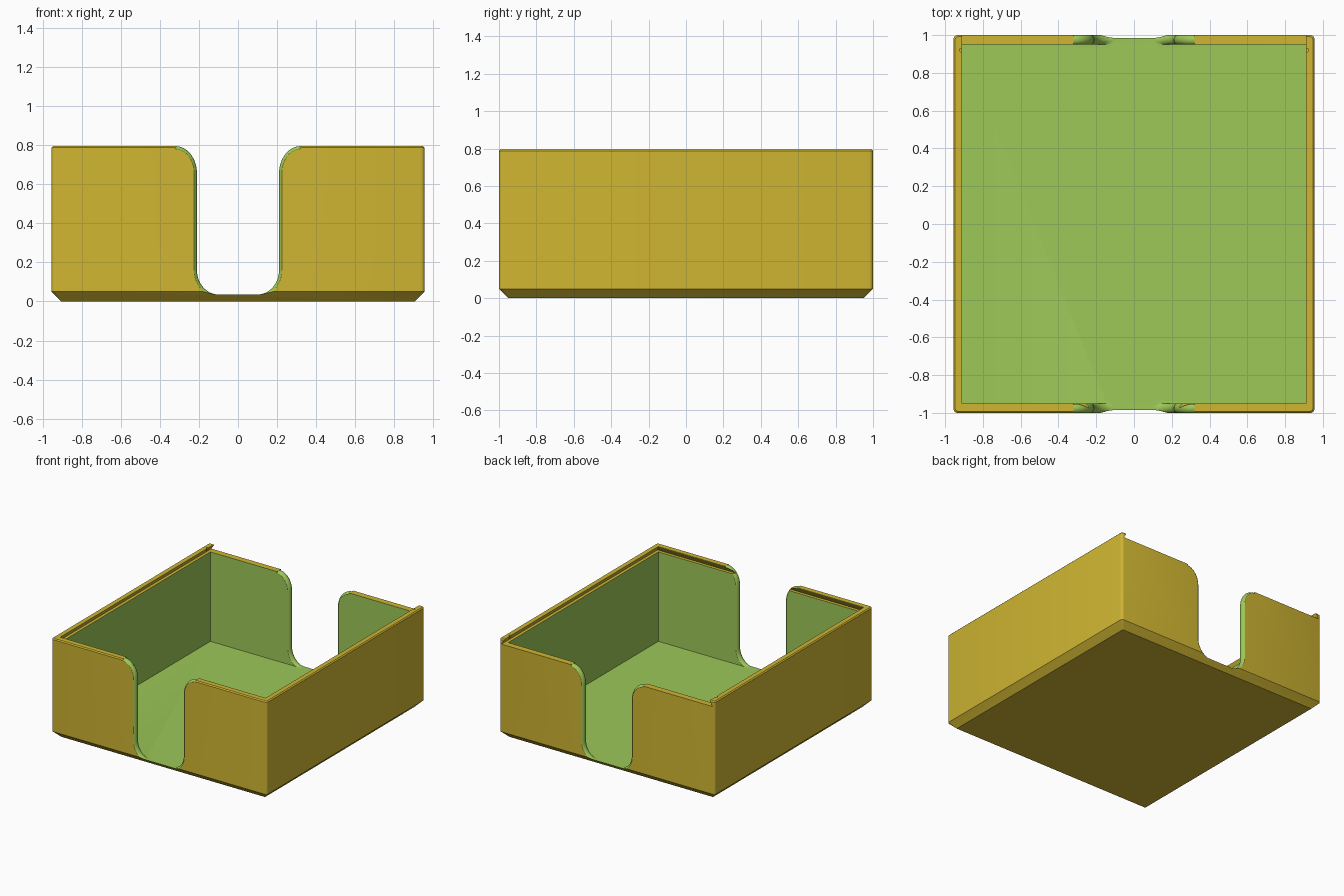
import bpy, bmesh
from math import sin, cos, pi, sqrt

default = bpy.data.objects.get("Cube")
if default:
    bpy.data.objects.remove(default)


def linear(c):
    c /= 255
    return c / 12.92 if c <= 0.04045 else ((c + 0.055) / 1.055) ** 2.4


def make_material(name, rgb):
    mat = bpy.data.materials.new(name)
    mat.use_nodes = True
    colour = [linear(c) for c in rgb] + [1]
    mat.diffuse_color = colour
    mat.node_tree.nodes["Principled BSDF"].inputs["Base Color"].default_value = colour
    return mat


MATERIALS = [make_material("golden_yellow", (208, 182, 50)),
             make_material("leaf_green", (157, 200, 88))]
GOLD, GREEN = 0, 1

HX, HY, TOP = 0.955, 1.0, 0.795      # outer half sizes and height
IX, IY, FLOOR = 0.91, 0.95, 0.036    # inner half sizes and floor height
LEDGE = 0.752                        # bottom of the lid groove


def loft(name, sections, material):
    """Closed solid skinned through loops with equal point counts."""
    bm = bmesh.new()
    loops = [[bm.verts.new(p) for p in s] for s in sections]
    n = len(loops[0])
    for a, b in zip(loops, loops[1:]):
        for i in range(n):
            j = (i + 1) % n
            bm.faces.new((a[i], a[j], b[j], b[i]))
    bm.faces.new(loops[0])
    bm.faces.new(loops[-1])
    bmesh.ops.recalc_face_normals(bm, faces=bm.faces)
    for f in bm.faces:
        f.material_index = material
    mesh = bpy.data.meshes.new(name)
    bm.to_mesh(mesh)
    bm.free()
    for mat in MATERIALS:
        mesh.materials.append(mat)
    ob = bpy.data.objects.new(name, mesh)
    bpy.context.collection.objects.link(ob)
    return ob


def rounded_rect(hx, hy, z, r=0.02, steps=4):
    pts = []
    for k, (sx, sy) in enumerate([(1, 1), (-1, 1), (-1, -1), (1, -1)]):
        for i in range(steps + 1):
            a = (k + i / steps) * pi / 2
            pts.append((sx * (hx - r) + r * cos(a), sy * (hy - r) + r * sin(a), z))
    return pts


def rect(hx, y0, y1, z):
    return [(-hx, y0, z), (hx, y0, z), (hx, y1, z), (-hx, y1, z)]


def notch_outline(y, top, offset, steps=12):
    """U-shaped opening with flared shoulders, grown outward by offset."""
    half = []
    for i in range(steps + 1):
        a = i / steps * pi / 2
        half.append((0.1 + (0.11 + offset) * sin(a),
                     max(FLOOR, 0.16 - (0.124 + offset) * cos(a))))
    for i in range(steps + 1):
        a = i / steps * pi / 2
        half.append((0.32 - (0.11 - offset) * cos(a),
                     top - 0.14 + (0.14 - offset) * sin(a)))
    half.append((0.32, TOP + 0.1))
    return [(x, y, z) for x, z in half] + [(-x, y, z) for x, z in reversed(half)]


def notch_cutter(name, side, top):
    """Notch whose wall edges are rounded over."""
    sections = []
    mid, thick, r = (HY + IY) / 2, (HY - IY) / 2, 0.026
    for i in range(-5, 6):
        t = i / 5 * thick
        sections.append((mid + t, r - sqrt(r * r - t * t)))
    widest = sections[0][1]
    sections = [(IY - 0.02, widest)] + sections + [(HY + 0.02, widest)]
    return loft(name, [notch_outline(side * y, top, 0.8 * o) for y, o in sections], GREEN)


# Outer body with chamfered base and softened rim
tray = loft("tray", [rounded_rect(HX - 0.05, HY - 0.05, 0, 0.005),
                     rounded_rect(HX, HY, 0.05),
                     rounded_rect(HX, HY, TOP - 0.008),
                     rounded_rect(HX - 0.008, HY - 0.008, TOP, 0.015)], GOLD)

# Cavity, dovetail lid groove open at the back, and finger notches
cutters = [
    loft("cavity_cutter", [rect(IX, -IY, IY, FLOOR), rect(IX, -IY, IY, TOP + 0.1)], GREEN),
    loft("groove_cutter", [rect(IX + 0.025, -IY - 0.025, HY + 0.1, LEDGE),
                           rect(IX, -IY, HY + 0.1, TOP - 0.004),
                           rect(IX, -IY, HY + 0.1, TOP + 0.05)], GOLD),
    notch_cutter("front_notch_cutter", -1, TOP),
    notch_cutter("back_notch_cutter", 1, LEDGE),
]

# Small lid catches in the side rails
for side in (-1, 1):
    ring = [(side * IX + 0.015 * cos(i * pi / 6), 0.92 + 0.01 * sin(i * pi / 6))
            for i in range(12)]
    cutters.append(loft("catch_cutter", [[(x, y, z) for x, y in ring]
                                         for z in (LEDGE + 0.005, TOP + 0.05)], GOLD))

for cutter in cutters:
    cutter.hide_render = True
    mod = tray.modifiers.new(cutter.name, "BOOLEAN")
    mod.operation = "DIFFERENCE"
    mod.solver = "EXACT"
    mod.object = cutter

# Bake the cuts and remove the cutters
bpy.context.view_layer.update()
depsgraph = bpy.context.evaluated_depsgraph_get()
baked = bpy.data.meshes.new_from_object(tray.evaluated_get(depsgraph))
tray.modifiers.clear()
tray.data = baked
for cutter in cutters:
    bpy.data.objects.remove(cutter)

bpy.ops.object.select_all(action="DESELECT")
tray.select_set(True)
bpy.context.view_layer.objects.active = tray
bpy.ops.object.shade_smooth_by_angle(angle=pi / 6)
